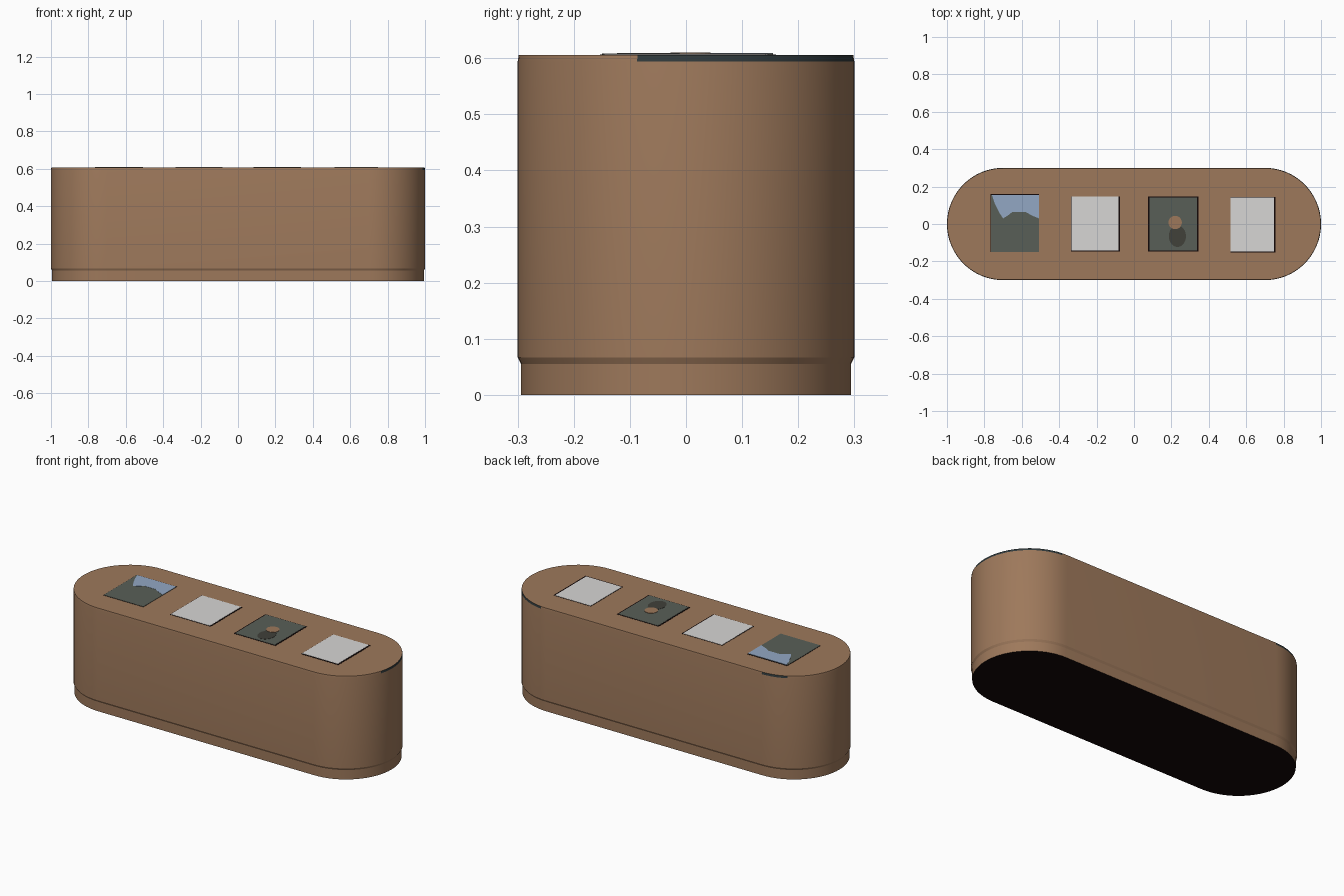
import bpy, bmesh, math

if "Cube" in bpy.data.objects:
    bpy.data.objects.remove(bpy.data.objects["Cube"])


def material(name, r, g, b):
    m = bpy.data.materials.new(name)
    m.diffuse_color = (r, g, b, 1)
    m.use_nodes = True
    m.node_tree.nodes["Principled BSDF"].inputs["Base Color"].default_value = m.diffuse_color
    return m


BROWN = material("warm_brown", 0.34, 0.19, 0.105)
BLACK = material("near_black", 0.006, 0.002, 0.002)
WHITE = material("light_grey", 0.68, 0.67, 0.66)
GREEN = material("green_grey", 0.098, 0.114, 0.096)
DARK = material("dark_olive", 0.052, 0.052, 0.042)
BLUE = material("pale_blue", 0.29, 0.39, 0.55)
RIM = material("dark_slate", 0.03, 0.042, 0.045)


def finish(name, bm, mats):
    bmesh.ops.recalc_face_normals(bm, faces=bm.faces[:])
    me = bpy.data.meshes.new(name)
    bm.to_mesh(me)
    bm.free()
    for m in mats:
        me.materials.append(m)
    ob = bpy.data.objects.new(name, me)
    bpy.context.collection.objects.link(ob)
    return ob


def stadium(inset, n=32):
    """Outline with straight sides and half-round ends."""
    r = 0.3 - inset
    pts = []
    for side, start in ((1, -math.pi / 2), (-1, math.pi / 2)):
        for i in range(n + 1):
            a = start + math.pi * i / n
            pts.append((side * 0.7 + r * math.cos(a), r * math.sin(a)))
    return pts


# Body: plinth, small step, tall wall and top lofted from stadium rings
bm = bmesh.new()
levels = [(0, 0.006), (0.055, 0.006), (0.067, 0), (0.594, 0), (0.606, 0.002)]
rings = [[bm.verts.new((x, y, z)) for x, y in stadium(ins)] for z, ins in levels]
for k, (lo, hi) in enumerate(zip(rings, rings[1:])):
    for i in range(len(lo)):
        j = (i + 1) % len(lo)
        f = bm.faces.new((lo[i], lo[j], hi[j], hi[i]))
        c = f.calc_center_median()
        # worn dark patches on the top rim
        if k == 3 and ((c.x > 0.72 and c.y > -0.1) or (-0.85 < c.x < -0.71 and c.y > 0)):
            f.material_index = 2
bm.faces.new(rings[-1])
bm.faces.new(rings[0][::-1]).material_index = 1
body = finish("bench_body", bm, [BROWN, BLACK, RIM])
bpy.context.view_layer.objects.active = body
body.select_set(True)
bpy.ops.object.shade_smooth_by_angle(angle=math.radians(20))


def plate(name, pts, top, mat):
    """Thin flat plate lying on the top of the body."""
    bm = bmesh.new()
    f = bm.faces.new([bm.verts.new((x, y, 0.605)) for x, y in pts])
    ext = bmesh.ops.extrude_face_region(bm, geom=[f])
    for v in ext["geom"]:
        if isinstance(v, bmesh.types.BMVert):
            v.co.z = top
    return finish(name, bm, [mat])


def rect(x0, x1, y0, y1):
    return [(x0, y0), (x1, y0), (x1, y1), (x0, y1)]


def ellipse(cx, cy, rx, ry, n=24):
    return [(cx + rx * math.cos(2 * math.pi * i / n),
             cy + ry * math.sin(2 * math.pi * i / n)) for i in range(n)]


# Four panels, each with a thin black edge peeking out: panel rect, edge rect
panels = [
    ("left", GREEN, (-0.765, -0.508, -0.15, 0.155), (-0.767, -0.508, -0.15, 0.16)),
    ("mid_left", WHITE, (-0.335, -0.082, -0.143, 0.146), (-0.338, -0.075, -0.146, 0.148)),
    ("mid_right", GREEN, (0.082, 0.338, -0.143, 0.142), (0.075, 0.345, -0.147, 0.146)),
    ("right", WHITE, (0.517, 0.748, -0.146, 0.143), (0.515, 0.757, -0.153, 0.145)),
]
for name, mat, inner, outer in panels:
    plate(name + "_panel_edge", rect(*outer), 0.607, BLACK)
    plate(name + "_panel", rect(*inner), 0.608, mat)

# Painted patches on the two green panels
plate("blue_patch", [(-0.508, 0.155), (-0.76, 0.155), (-0.745, 0.11), (-0.72, 0.06),
                     (-0.70, 0.03), (-0.675, 0.045), (-0.65, 0.065), (-0.58, 0.065),
                     (-0.545, 0.045), (-0.508, 0.03)], 0.609, BLUE)
plate("dark_spot", ellipse(0.232, -0.065, 0.046, 0.058), 0.609, DARK)
plate("brown_spot", ellipse(0.22, 0.008, 0.036, 0.036), 0.61, BROWN)
